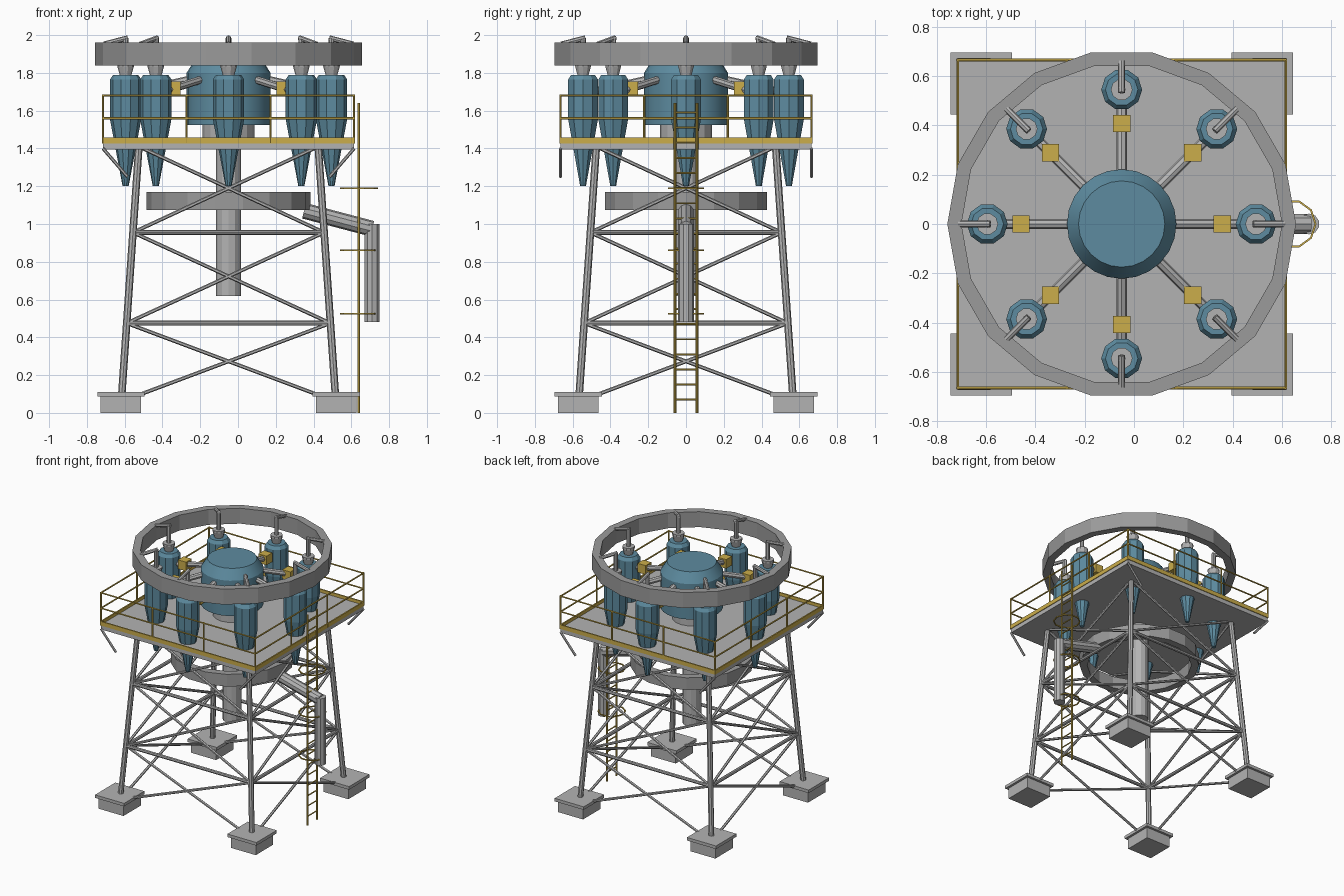
import bpy, bmesh, math
from mathutils import Vector, Matrix

cube = bpy.data.objects.get("Cube")
if cube:
    bpy.data.objects.remove(cube, do_unlink=True)

CX = -0.05  # tower axis


def material(name, rgb):
    m = bpy.data.materials.new(name)
    m.use_nodes = True
    m.diffuse_color = (*rgb, 1)
    m.node_tree.nodes["Principled BSDF"].inputs["Base Color"].default_value = (*rgb, 1)
    return m


STEEL = material("light steel", (0.45, 0.45, 0.45))
RING = material("ring grey", (0.33, 0.33, 0.33))
BLUE = material("vessel blue", (0.11, 0.26, 0.35))
YELLOW = material("safety yellow", (0.6, 0.42, 0.07))


def finish(name, bm, mat, smooth=False):
    bmesh.ops.recalc_face_normals(bm, faces=bm.faces)
    me = bpy.data.meshes.new(name)
    bm.to_mesh(me)
    bm.free()
    me.materials.append(mat)
    ob = bpy.data.objects.new(name, me)
    bpy.context.collection.objects.link(ob)
    if smooth:
        bpy.ops.object.select_all(action="DESELECT")
        ob.select_set(True)
        bpy.context.view_layer.objects.active = ob
        bpy.ops.object.shade_smooth_by_angle(angle=math.radians(25))
    return ob


def box(bm, center, size):
    bmesh.ops.create_cube(bm, size=1, matrix=Matrix.Translation(center) @ Matrix.Diagonal((*size, 1)))


def strut(bm, a, b, r, sides=8):
    a, b = Vector(a), Vector(b)
    d = b - a
    m = Matrix.Translation((a + b) / 2) @ d.to_track_quat("Z", "Y").to_matrix().to_4x4()
    bmesh.ops.create_cone(bm, cap_ends=True, segments=sides, radius1=r, radius2=r,
                          depth=d.length, matrix=m)


def lathe(bm, profile, sides, center, closed=False):
    """Revolve (radius, z) points about a vertical axis."""
    loops = [[bm.verts.new((center[0] + r * math.cos(math.tau * i / sides),
                            center[1] + r * math.sin(math.tau * i / sides), z))
              for i in range(sides)] for r, z in profile]
    pairs = list(zip(loops, loops[1:]))
    if closed:
        pairs.append((loops[-1], loops[0]))
    else:
        bm.faces.new(loops[0])
        bm.faces.new(loops[-1])
    for lo, hi in pairs:
        for i in range(sides):
            j = (i + 1) % sides
            bm.faces.new((lo[i], lo[j], hi[j], hi[i]))


def at(angle, r, z):
    return Vector((CX + r * math.cos(angle), r * math.sin(angle), z))


CORNERS = [(-1, -1), (1, -1), (1, 1), (-1, 1)]
SIDES = list(zip(CORNERS, CORNERS[1:] + CORNERS[:1]))


def leg_point(corner, z):
    r = 0.572 - 0.069 * z
    return Vector((CX + corner[0] * r, corner[1] * r, z))


# Footings and legs
feet, legs = bmesh.new(), bmesh.new()
for c in CORNERS:
    x, y = CX + 0.57 * c[0], 0.57 * c[1]
    box(feet, (x, y, 0.043), (0.214, 0.214, 0.086))
    box(feet, (x, y, 0.098), (0.25, 0.25, 0.024))
    strut(legs, leg_point(c, 0.1), leg_point(c, 1.4), 0.02)
finish("footings", feet, STEEL)
finish("legs", legs, STEEL)

# Horizontal beams and cross braces on all four sides
beams, braces = bmesh.new(), bmesh.new()
levels = [0.06, 0.475, 0.955, 1.41]
for a, b in SIDES:
    for z in levels[1:3]:
        strut(beams, leg_point(a, z), leg_point(b, z), 0.013)
    for lo, hi in zip(levels, levels[1:]):
        strut(braces, leg_point(a, lo), leg_point(b, hi), 0.01, 6)
        strut(braces, leg_point(b, lo), leg_point(a, hi), 0.01, 6)
finish("horizontal_beams", beams, STEEL)
finish("cross_braces", braces, STEEL)

# Deck, toe boards, railings and corner brackets
H = 0.665
deck, toe, rails, brackets = [bmesh.new() for _ in range(4)]
box(deck, (CX, 0, 1.415), (2 * H, 2 * H, 0.04))
for a, b in SIDES:
    a3 = Vector((CX + a[0] * H, a[1] * H, 0))
    b3 = Vector((CX + b[0] * H, b[1] * H, 0))
    along = b3 - a3
    mid = (a3 + b3) / 2
    box(toe, mid + Vector((0, 0, 1.443)), (abs(along.x) + 0.01, abs(along.y) + 0.01, 0.032))
    for z in (1.56, 1.68):
        up = Vector((0, 0, z))
        strut(rails, a3 + up, b3 + up, 0.006, 6)
    for i in range(3):
        p = a3 + along * (i / 3)
        strut(rails, p + Vector((0, 0, 1.43)), p + Vector((0, 0, 1.685)), 0.006, 6)
    strut(brackets, a3 + Vector((0, 0, 1.4)), a3 + Vector((-a[0] * 0.13, 0, 1.25)), 0.009, 6)
finish("deck", deck, STEEL)
finish("toe_boards", toe, YELLOW)
finish("railings", rails, YELLOW)
finish("corner_brackets", brackets, STEEL)

# Central vessel, its skirt and the feed pipe
bm = bmesh.new()
lathe(bm, [(0.222, 1.525), (0.222, 1.8), (0.175, 1.875)], 24, (CX, 0))
finish("central_vessel", bm, BLUE, True)
bm = bmesh.new()
lathe(bm, [(0.137, 1.43), (0.137, 1.53)], 16, (CX, 0))
finish("vessel_skirt", bm, STEEL)
bm = bmesh.new()
lathe(bm, [(0.067, 0.62), (0.067, 1.42)], 12, (CX, 0))
finish("feed_pipe", bm, STEEL)

# Collecting rings
for name, ro, ri, z0, z1 in (("overflow_ring", 0.707, 0.65, 1.84, 1.96),
                             ("underflow_ring", 0.435, 0.38, 1.075, 1.17)):
    bm = bmesh.new()
    lathe(bm, [(ro, z0), (ro, z1), (ri, z1), (ri, z0)], 18, (CX, 0), True)
    finish(name, bm, RING)

# Eight cyclones with inlet pipes, valves and overflow pipes
cones, collars, inlets, valves, outlets = [bmesh.new() for _ in range(5)]
for i in range(8):
    t = math.tau * i / 8
    c = at(t, 0.545, 0)
    lathe(cones, [(0.016, 1.2), (0.083, 1.555), (0.083, 1.765), (0.066, 1.79)], 10, c)
    lathe(collars, [(0.03, 1.785), (0.044, 1.835), (0.044, 1.85)], 10, c)
    strut(inlets, at(t, 0.18, 1.77), at(t, 0.49, 1.7), 0.021)
    box(valves, at(t, 0.408, 1.72), (0.07, 0.07, 0.07))
    strut(outlets, at(t, 0.545, 1.78), at(t, 0.545, 1.985), 0.016)
    strut(outlets, at(t, 0.533, 1.985), at(t, 0.66, 1.952), 0.014)
finish("cyclones", cones, BLUE)
finish("cyclone_collars", collars, STEEL)
finish("inlet_pipes", inlets, STEEL)
finish("inlet_valves", valves, YELLOW)
finish("overflow_pipes", outlets, STEEL)

# Discharge pipe from the lower ring
bm = bmesh.new()
elbow = Vector((0.71, 0, 0.975))
strut(bm, (0.35, 0, 1.07), elbow, 0.042, 10)
strut(bm, elbow + Vector((0, 0, 0.025)), (0.71, 0, 0.48), 0.042, 10)
finish("discharge_pipe", bm, STEEL)

# Ladder with safety hoops
bm = bmesh.new()
LX = 0.64
for y in (-0.058, 0.058):
    strut(bm, (LX, y, 0), (LX, y, 1.64), 0.007, 6)
for i in range(20):
    z = 0.07 + 0.08 * i
    strut(bm, (LX, -0.058, z), (LX, 0.058, z), 0.005, 6)
finish("ladder", bm, YELLOW)
bm = bmesh.new()
for z in (0.525, 0.86, 1.19):
    lathe(bm, [(0.1, z - 0.004), (0.1, z + 0.004), (0.092, z + 0.004), (0.092, z - 0.004)],
          10, (LX, 0), True)
finish("ladder_hoops", bm, YELLOW)
